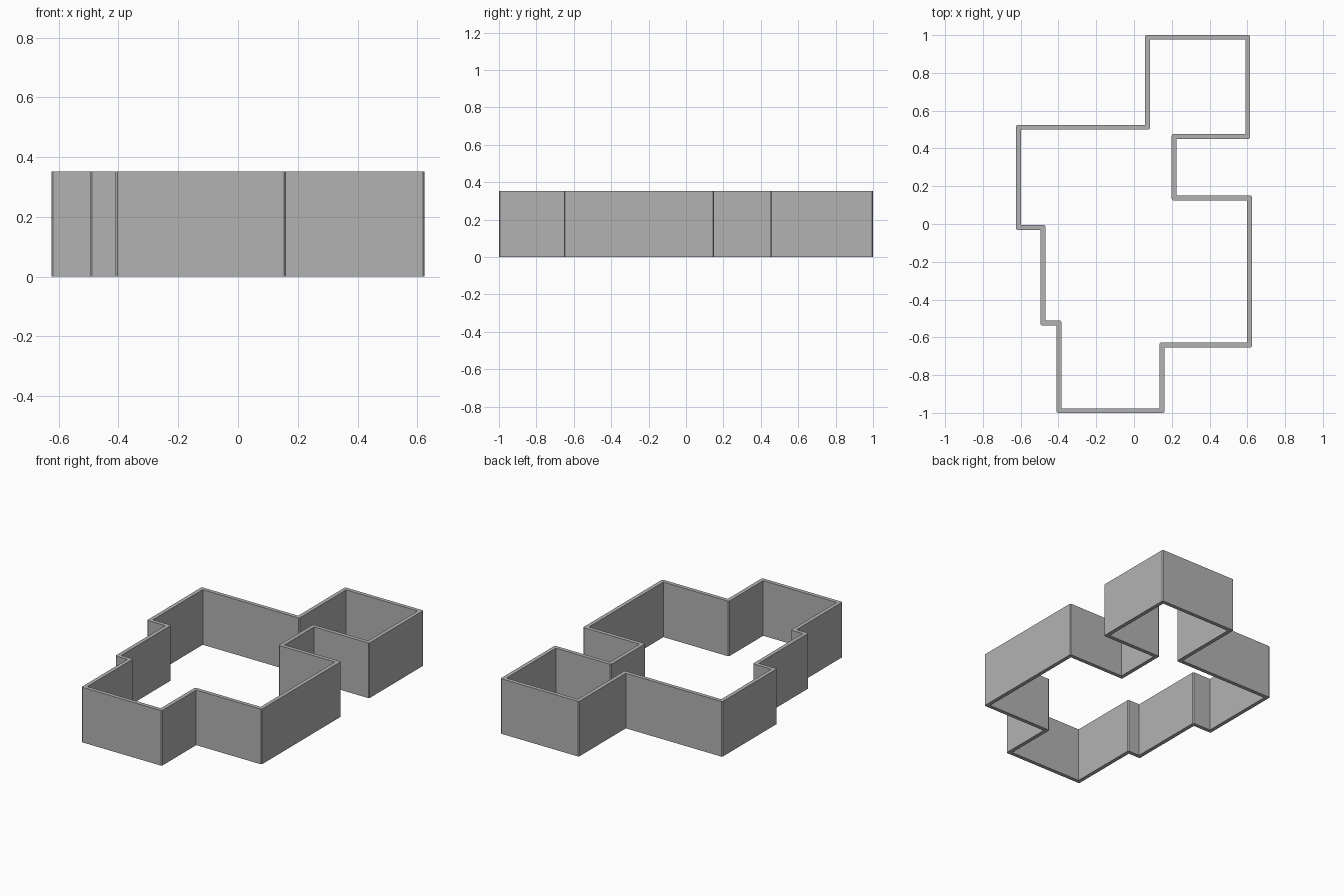
import bpy, bmesh
from mathutils import Vector

HEIGHT = 0.353
THICKNESS = 0.025
CHAMFER = 0.006

cube = bpy.data.objects.get("Cube")
if cube:
    bpy.data.objects.remove(cube, do_unlink=True)

# Wall centre line, counter-clockwise; every corner is a right angle
path = [Vector(p) for p in (
    (-0.397, -0.988), (0.148, -0.988), (0.148, -0.640), (0.612, -0.640),
    (0.612, 0.138), (0.212, 0.138), (0.212, 0.463), (0.602, 0.463),
    (0.602, 0.988), (0.072, 0.988), (0.072, 0.512), (-0.612, 0.512),
    (-0.612, -0.018), (-0.482, -0.018), (-0.482, -0.524), (-0.397, -0.524))]


def offset_corner(i, distance):
    """Mitred corner point, moved outward by distance."""
    here = path[i]
    a = (here - path[i - 1]).normalized()
    b = (path[(i + 1) % len(path)] - here).normalized()
    normal = Vector((a.y, -a.x)) + Vector((b.y, -b.x))
    return here + normal * distance


# Ring of floor-plan faces between the outer and inner outlines
bm = bmesh.new()
count = len(path)
outer, inner = [
    [bm.verts.new((*offset_corner(i, side * THICKNESS / 2), 0)) for i in range(count)]
    for side in (1, -1)]
for i in range(count):
    j = (i + 1) % count
    bm.faces.new((outer[i], outer[j], inner[j], inner[i]))

# Raise the ring into solid walls, keeping the underside
ring = bm.faces[:]
raised = bmesh.ops.extrude_face_region(bm, geom=ring, use_keep_orig=True)
bmesh.ops.translate(bm, vec=(0, 0, HEIGHT),
                    verts=[g for g in raised["geom"] if isinstance(g, bmesh.types.BMVert)])
bmesh.ops.recalc_face_normals(bm, faces=bm.faces[:])

# Chamfer the projecting vertical corners
corners = [e for e in bm.edges
           if abs(e.verts[0].co.z - e.verts[1].co.z) > HEIGHT / 2 and e.is_convex]
bmesh.ops.bevel(bm, geom=corners, offset=CHAMFER, segments=1,
                affect='EDGES', profile=0.5)

mesh = bpy.data.meshes.new("perimeter_wall")
bm.to_mesh(mesh)
bm.free()
wall = bpy.data.objects.new("perimeter_wall", mesh)
bpy.context.collection.objects.link(wall)

# Plain grey finish
grey = bpy.data.materials.new("plain_grey")
grey.use_nodes = True
colour = (0.45, 0.45, 0.45, 1)
grey.diffuse_color = colour
grey.node_tree.nodes["Principled BSDF"].inputs["Base Color"].default_value = colour
mesh.materials.append(grey)
